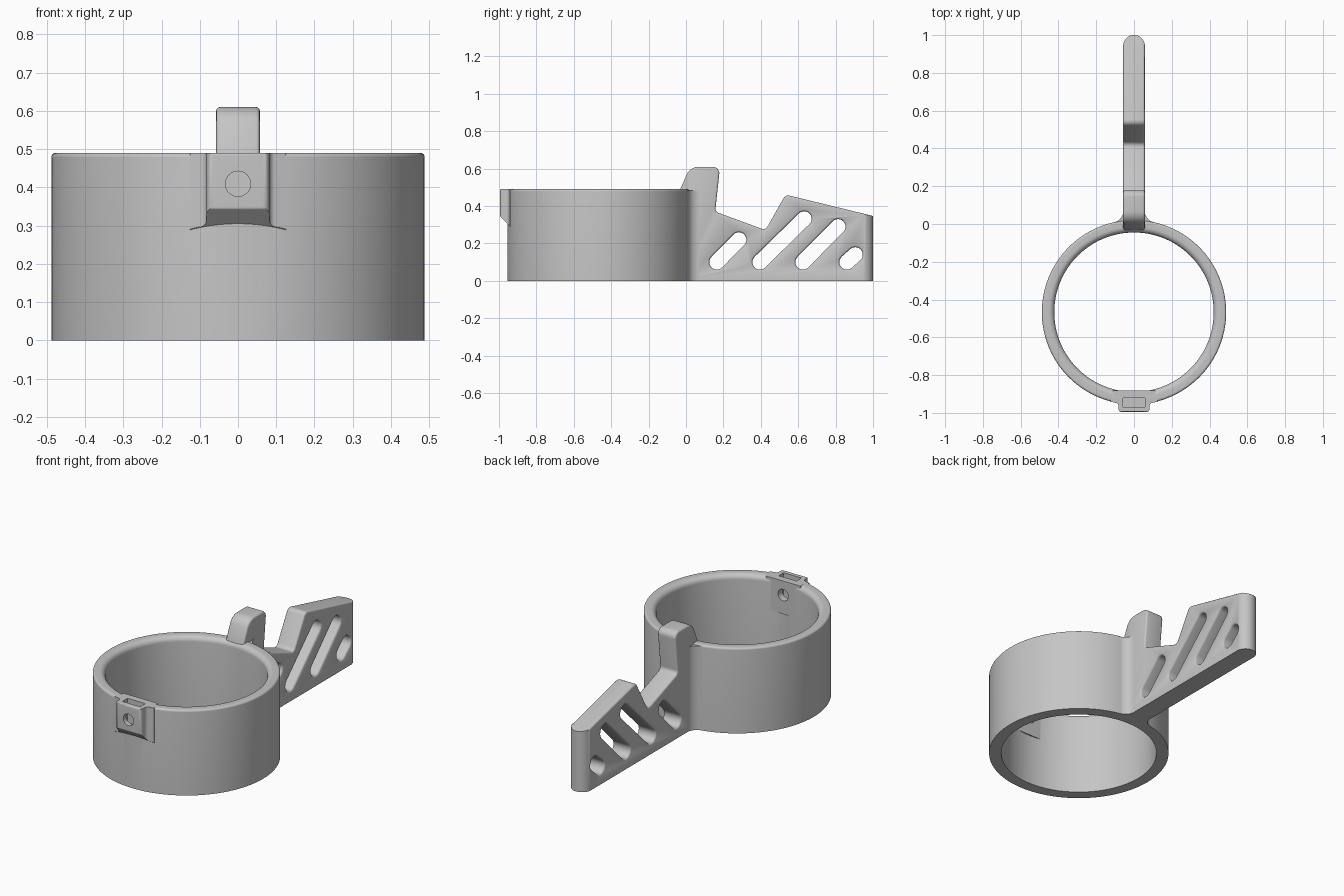
import bpy, bmesh, math
from mathutils import Vector

cube = bpy.data.objects.get("Cube")
if cube:
    bpy.data.objects.remove(cube)

GREY = (0.56, 0.56, 0.56, 1)
mat = bpy.data.materials.new("plain grey")
mat.use_nodes = True
mat.diffuse_color = GREY
mat.node_tree.nodes["Principled BSDF"].inputs["Base Color"].default_value = GREY

RING_Y, OUTER, INNER, HEIGHT, HALF = -0.467, 0.488, 0.422, 0.49, 0.057


def make_object(name, bm):
    bmesh.ops.recalc_face_normals(bm, faces=bm.faces)
    mesh = bpy.data.meshes.new(name)
    bm.to_mesh(mesh)
    bm.free()
    mesh.materials.append(mat)
    obj = bpy.data.objects.new(name, mesh)
    bpy.context.collection.objects.link(obj)
    return obj


def arc(centre, r, start, sweep, steps):
    angles = [start + sweep * k / steps for k in range(steps + 1)]
    return [Vector((centre[0] + r * math.cos(t), centre[1] + r * math.sin(t))) for t in angles]


def rounded(corners, steps=8):
    """Outline from (u, v, radius) corners, each softened by an arc."""
    out = []
    for i, (u, v, r) in enumerate(corners):
        p = Vector((u, v))
        if r == 0:
            out.append(p)
            continue
        a = (Vector(corners[i - 1][:2]) - p).normalized()
        b = (Vector(corners[(i + 1) % len(corners)][:2]) - p).normalized()
        half = math.acos(a.dot(b)) / 2
        centre = p + (a + b).normalized() * (r / math.sin(half))
        start = p + a * (r / math.tan(half)) - centre
        turn = math.pi - 2 * half
        if a.x * b.y - a.y * b.x > 0:
            turn = -turn
        out += arc(centre, r, math.atan2(start.y, start.x), turn, steps)
    return out


def loft(name, sections, place):
    """Skin matching outlines; sections are (depth, outline)."""
    bm = bmesh.new()
    loops = [[bm.verts.new(place(p, d)) for p in line] for d, line in sections]
    for lo, hi in zip(loops, loops[1:]):
        for i in range(len(lo)):
            bm.faces.new((lo[i - 1], lo[i], hi[i], hi[i - 1]))
    bm.faces.new(loops[0])
    bm.faces.new(loops[-1])
    return make_object(name, bm)


def side_place(p, d):
    return (d, p[0], p[1])


def plan_place(p, d):
    return (p[0], p[1], d)


def front_place(p, d):
    return (p[0], d, p[1])


def prism(name, outline, lo, hi, place):
    return loft(name, [(lo, outline), (hi, outline)], place)


def boolean(obj, cutter, operation="DIFFERENCE"):
    mod = obj.modifiers.new("cut", "BOOLEAN")
    mod.object, mod.operation, mod.solver = cutter, operation, "EXACT"
    bpy.context.view_layer.objects.active = obj
    bpy.ops.object.modifier_apply(modifier=mod.name)


def capsule(a, b, r, steps=12):
    """Round-ended slot outline from a to b."""
    turn = math.atan2(b[1] - a[1], b[0] - a[0]) - math.pi / 2
    return arc(b, r, turn, math.pi, steps) + arc(a, r, turn + math.pi, math.pi, steps)


def box_outline(u0, v0, u1, v1):
    return [(u0, v0), (u1, v0), (u1, v1), (u0, v1)]


# Ring body with softened rim
section = rounded([(INNER, 0, 0), (OUTER, 0, 0), (OUTER, HEIGHT, 0.012), (INNER, HEIGHT, 0.03)])
bm = bmesh.new()
SIDES = 128
loops = []
for k in range(SIDES):
    t = math.tau * k / SIDES
    loops.append([bm.verts.new((r * math.cos(t), RING_Y + r * math.sin(t), z)) for r, z in section])
for k, here in enumerate(loops):
    before = loops[k - 1]
    for i in range(len(here)):
        bm.faces.new((before[i - 1], before[i], here[i], here[i - 1]))
ring = make_object("ring_body", bm)

# Arm with hook, softened along its long edges
profile = rounded([(-0.02, 0, 0), (-0.035, 0.48, 0), (0.022, 0.61, 0.07), (0.182, 0.61, 0.035),
                   (0.156, 0.37, 0.025), (0.425, 0.271, 0.025), (0.532, 0.461, 0.03),
                   (1.02, 0.342, 0), (1.02, 0, 0)])
arm = prism("hooked_arm", profile, -HALF, HALF, side_place)
bm = bmesh.new()
bm.from_mesh(arm.data)
rim = [e for e in bm.edges
       if abs(e.verts[0].co.x - e.verts[1].co.x) < 0.001
       and min(v.co.z for v in e.verts) > 0.2]
bmesh.ops.bevel(bm, geom=rim, offset=0.01, segments=3, profile=0.5, affect="EDGES")
bm.to_mesh(arm.data)
bm.free()

# Rounded far end of the arm
plan = capsule((0, -0.2), (0, 1 - HALF), HALF + 0.0005, 16)
helpers = [prism("arm_plan_helper", plan, -0.1, 1, plan_place)]
boolean(arm, helpers[0], "INTERSECT")

# Slanted slots with flared mouths
slots = [((0.165, 0.1), (0.283, 0.22)), ((0.395, 0.1), (0.632, 0.332)),
         ((0.625, 0.1), (0.813, 0.29)), ((0.86, 0.1), (0.905, 0.14))]
flare = [(0.045, 0.04), (0.051, 0.0415), (0.055, 0.045), (0.0575, 0.05), (0.07, 0.05)]
stations = [(-x, r) for x, r in reversed(flare)] + flare
for a, b in slots:
    cutter = loft("slot_helper", [(x, capsule(a, b, r)) for x, r in stations], side_place)
    boolean(arm, cutter)
    helpers.append(cutter)

# Concave blends between arm and ring
R = 0.06
cx = HALF + R
cy = RING_Y + math.sqrt((OUTER + R) ** 2 - cx ** 2)
stop = math.atan2(RING_Y - cy, -cx) + math.tau
curve = arc((cx, cy), R, math.pi, stop - math.pi, 12)
parts = [ring, arm]
for side, label in ((1, "left"), (-1, "right")):
    outline = [(side * x, y) for x, y in curve + [(0.1, -0.01), (0.03, -0.01), (0.03, cy)]]
    parts.append(prism(label + "_blend", outline, 0, HEIGHT - 0.006, plan_place))

# Front boss, trimmed to a sloping underside
half_plan = [(0.125, -0.925, 0), (0.125, -0.941, 0), (0.082, -0.95, 0.018), (0.082, -0.995, 0.016)]
plan = rounded(half_plan + [(-x, y, r) for x, y, r in reversed(half_plan)])
boss = prism("front_boss", plan, 0.2, HEIGHT, plan_place)
slope = rounded([(-0.9, 0.25, 0), (-0.995, 0.345, 0.012), (-0.995, HEIGHT + 0.0005, 0.008),
                 (-0.9, HEIGHT + 0.0005, 0)])
trim = prism("boss_trim_helper", slope, -0.3, 0.3, side_place)
boolean(boss, trim, "INTERSECT")
helpers.append(trim)

# Flat inner pad behind the boss
pad = prism("inner_pad", box_outline(-0.11, -0.925, 0.11, -0.882), 0.3, HEIGHT, plan_place)
parts += [boss, pad]

# Nut pocket and screw hole
pocket = prism("nut_pocket_helper", box_outline(-HALF, -0.968, HALF, -0.922), 0.35, 0.6, plan_place)
hole = prism("screw_hole_helper", capsule((0, 0.409), (0, 0.4091), 0.033, 16), -1.1, -0.8, front_place)
helpers += [pocket, hole]
for obj in (ring, boss, pad):
    boolean(obj, pocket)
    boolean(obj, hole)

for h in helpers:
    bpy.data.objects.remove(h)

# Smooth curved faces, keep corners crisp
bpy.ops.object.select_all(action="DESELECT")
for obj in parts:
    obj.select_set(True)
bpy.context.view_layer.objects.active = ring
bpy.ops.object.shade_smooth_by_angle(angle=math.radians(35))
